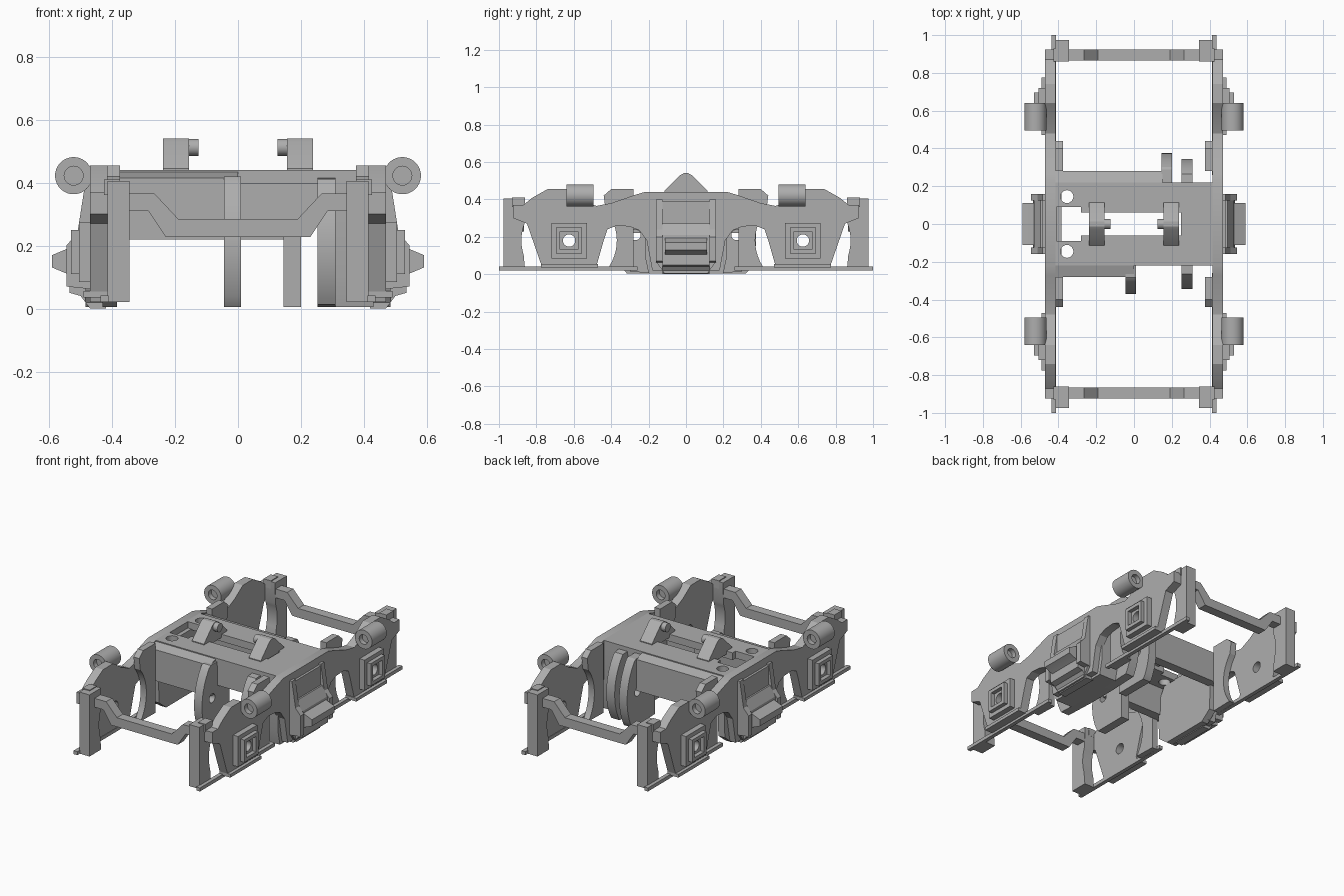
import bpy, bmesh, math
from mathutils import Vector

if "Cube" in bpy.data.objects:
    bpy.data.objects.remove(bpy.data.objects["Cube"])

GREY = (0.42, 0.42, 0.42, 1)
mat = bpy.data.materials.new("frame_grey")
mat.use_nodes = True
mat.diffuse_color = GREY
mat.node_tree.nodes["Principled BSDF"].inputs["Base Color"].default_value = GREY
SIDES = ((1, "left"), (-1, "right"))
ENDS = ((-1, "front"), (1, "rear"))


def prism(name, pts, a, b, axis="x"):
    """Extrude a closed profile from a to b along an axis."""
    place = {"x": lambda p, d: (d, p[0], p[1]),
             "y": lambda p, d: (p[0], d, p[1]),
             "z": lambda p, d: (p[0], p[1], d)}[axis]
    bm = bmesh.new()
    face = bm.faces.new([bm.verts.new(place(p, a)) for p in pts])
    ext = bmesh.ops.extrude_face_region(bm, geom=[face])
    move = Vector(place((0, 0), b - a))
    bmesh.ops.translate(bm, vec=move, verts=[v for v in ext["geom"] if isinstance(v, bmesh.types.BMVert)])
    bmesh.ops.recalc_face_normals(bm, faces=bm.faces)
    mesh = bpy.data.meshes.new(name)
    bm.to_mesh(mesh)
    bm.free()
    mesh.materials.append(mat)
    ob = bpy.data.objects.new(name, mesh)
    bpy.context.collection.objects.link(ob)
    return ob


def box(name, x, y, z):
    return prism(name, [(x[0], y[0]), (x[1], y[0]), (x[1], y[1]), (x[0], y[1])], z[0], z[1], "z")


def circle(c, r, start=0, end=360, n=40):
    full = abs(end - start) == 360
    angles = [math.radians(start + (end - start) * i / n) for i in range(n if full else n + 1)]
    return [(c[0] + r * math.cos(t), c[1] + r * math.sin(t)) for t in angles]


def cut(ob, *cutters):
    """Subtract cutters for good and delete them."""
    for c in cutters:
        mod = ob.modifiers.new("cut", "BOOLEAN")
        mod.operation, mod.solver, mod.object = "DIFFERENCE", "EXACT", c
    bpy.context.view_layer.update()
    dg = bpy.context.evaluated_depsgraph_get()
    mesh = bpy.data.meshes.new_from_object(ob.evaluated_get(dg))
    ob.modifiers.clear()
    ob.data = mesh
    for c in cutters:
        bpy.data.objects.remove(c)
    return ob


def mirrored(half):
    return half + [(-p[0], p[1]) for p in reversed(half)]


AXLE_Y, AXLE_Z = 0.625, 0.18

# Side frames: one long plate with two pedestals and a deep middle
half = [(0.18, 0.02), (0.21, 0.18), (0.25, 0.235), (0.30, 0.255), (0.37, 0.26), (0.42, 0.24),
        (0.44, 0.18), (0.48, 0.04), (0.77, 0.04), (0.85, 0.27), (0.925, 0.30), (0.925, 0.37),
        (0.87, 0.37), (0.82, 0.41), (0.74, 0.455), (0.64, 0.455), (0.56, 0.40), (0.48, 0.365),
        (0.40, 0.38), (0.27, 0.425), (0.22, 0.44)]
for sx, side in SIDES:
    frame = prism(f"side_frame_{side}", mirrored(half), sx * 0.415, sx * 0.47)
    cut(frame, *[prism("cutter", circle((sy * AXLE_Y, AXLE_Z), 0.033, n=24), sx * 0.3, sx * 0.7)
                 for sy, _ in ENDS])

    # Tapering spring housing with wedge step and ribs
    prism(f"spring_housing_{side}", [(sx * x, z) for x, z in (
        (0.42, 0.0), (0.42, 0.27), (0.495, 0.27), (0.53, 0.21), (0.535, 0.05), (0.50, 0.04), (0.47, 0.0))],
        -0.125, 0.125, "y")
    prism(f"housing_back_{side}", mirrored([(0.115, 0.005), (0.155, 0.06), (0.16, 0.28), (0.14, 0.39)]),
          sx * 0.43, sx * 0.485)
    prism(f"wedge_step_{side}", [(sx * x, z) for x, z in (
        (0.48, 0.22), (0.53, 0.195), (0.59, 0.17), (0.59, 0.13), (0.53, 0.105), (0.48, 0.07))],
        -0.112, 0.112, "y")
    for sy, end in ENDS:
        prism(f"housing_rib_{side}_{end}", [(sx * x, z) for x, z in (
            (0.45, 0.40), (0.485, 0.40), (0.51, 0.24), (0.545, 0.20), (0.545, 0.07), (0.45, 0.06))],
            sy * 0.125, sy * 0.16, "y")

        # Wheel-clearance end post, brake shoe and bottom rail
        arc = circle((AXLE_Y, AXLE_Z), 0.255, -38, 42, 16)
        prism(f"end_post_{side}_{end}",
              [(sy * y, z) for y, z in [(0.86, 0.02), (0.975, 0.02), (0.975, 0.405), (0.86, 0.405)]
               + [p for p in reversed(arc) if p[0] > 0.86]], sx * 0.345, sx * 0.415)
        arc = circle((AXLE_Y, AXLE_Z), 0.255, 140, 218, 16)
        prism(f"brake_shoe_{side}_{end}",
              [(sy * y, z) for y, z in [(0.28, 0.02), (0.28, 0.455), (0.40, 0.455), (0.44, 0.42)] + arc],
              sx * 0.375, sx * 0.415)
        box(f"post_cap_{side}_{end}", (sx * 0.375, sx * 0.425), (sy * 0.86, sy * 0.93), (0.36, 0.41))
        box(f"bottom_rail_{side}_{end}", (sx * 0.412, sx * 0.437), (sy * 0.26, sy * 1.0), (0.02, 0.042))
        box(f"pedestal_foot_{side}_{end}", (sx * 0.415, sx * 0.49), (sy * 0.47, sy * 0.775), (0.035, 0.055))

        # Axle box with stepped square frame and open bore
        def square(r):
            return [(sy * AXLE_Y + u * r, AXLE_Z + v * r) for u, v in ((-1, -1), (1, -1), (1, 1), (-1, 1))]
        axle_box = prism(f"axle_box_{side}_{end}", square(0.095), sx * 0.46, sx * 0.505)
        cut(axle_box, prism("cutter", circle((sy * AXLE_Y, AXLE_Z), 0.033, n=24), sx * 0.3, sx * 0.7))
        rim = prism(f"axle_box_rim_{side}_{end}", square(0.07), sx * 0.50, sx * 0.53)
        cut(rim, prism("cutter", square(0.048), sx * 0.4, sx * 0.6))

        # Damper barrel with a shallow bore at each end
        c = (sx * 0.522, 0.422)
        y0, y1 = sy * 0.495, sy * 0.64
        barrel = prism(f"damper_barrel_{side}_{end}", circle(c, 0.059), y0, y1, "y")
        cut(barrel, prism("cutter", circle(c, 0.03, n=24), y0 - sy * 0.01, y0 + sy * 0.03, "y"),
            prism("cutter", circle(c, 0.03, n=24), y1 - sy * 0.03, y1 + sy * 0.01, "y"))

# Cranked end beams
for sy, end in ENDS:
    prism(f"end_beam_{end}", mirrored([(0.23, 0.228), (0.285, 0.31), (0.36, 0.31), (0.36, 0.365),
                                       (0.265, 0.365), (0.19, 0.285)]), sy * 0.865, sy * 0.925, "y")

# Centre transom: slotted deck and webs
deck = box("transom_deck", (-0.42, 0.42), (-0.22, 0.22), (0.395, 0.44))
cut(deck, box("cutter", (-0.41, -0.28), (-0.09, 0.09), (0.3, 0.5)),
    box("cutter", (-0.285, 0.25), (-0.06, 0.06), (0.3, 0.5)),
    *[prism("cutter", circle((-0.355, sy * 0.145), 0.034, n=24), 0.3, 0.5, "z") for sy, _ in ENDS])
for sy, end, reach in ((-1, "front", 0.0), (1, "rear", 0.15)):
    prism(f"transom_web_{end}", [(sy * y, z) for y, z in (
        (0.22, 0.22), (0.28, 0.22), (0.28, 0.415), (0.21, 0.437))], -0.42, reach)
    box(f"transom_inner_web_{end}", (reach, 0.42), (sy * 0.17, sy * 0.215), (0.27, 0.42))

# Upright brackets with pegs on the deck
for sx, side in SIDES:
    prism(f"bracket_{side}", mirrored([(0.115, 0.42), (0.115, 0.445), (0.03, 0.53), (0.012, 0.54)]),
          sx * 0.155, sx * 0.238)
    prism(f"bracket_peg_{side}", circle((0, 0.512), 0.027, n=24), sx * 0.125, sx * 0.16)

# Rounded hanger plates below the transom
MID = (0, 0.19)
BORE = 0.21


def hanger(name, x0, x1, r, facing):
    pts = [(facing * y, max(0.005, min(z, 0.42))) for y, z in circle(MID, r, -31, 40, 20)]
    pts += [(facing * 0.1, 0.42), (facing * 0.1, 0.005)]
    return cut(prism(name, pts, x0, x1),
               prism("cutter", circle((facing * 0.27, BORE), 0.028, n=24), x0 - 0.1, x1 + 0.1))


hanger("hanger_centre_front", -0.045, 0.01, 0.37, -1)
hanger("hanger_centre_rear", 0.145, 0.20, 0.375, 1)
for sy, end in ENDS:
    hanger(f"hanger_side_{end}", 0.252, 0.31, 0.345, sy)
box("hanger_side_middle", (0.252, 0.31), (-0.1, 0.1), (0.005, 0.39))
prism("hanger_block", mirrored([(0.20, 0.005), (0.22, 0.10), (0.22, 0.40)]), 0.31, 0.43)

# Eight-sided guard plate inside the right frame
prism("guard_plate", mirrored([(0.16, 0.005), (0.23, 0.06), (0.24, 0.30), (0.18, 0.40)]), -0.43, -0.385)

# Smooth curved surfaces, keep edges sharp
bpy.ops.object.select_all(action="DESELECT")
for ob in bpy.context.scene.objects:
    if ob.type == "MESH" and mat.name in ob.data.materials:
        ob.select_set(True)
        bpy.context.view_layer.objects.active = ob
bpy.ops.object.shade_smooth_by_angle(angle=math.radians(25))
